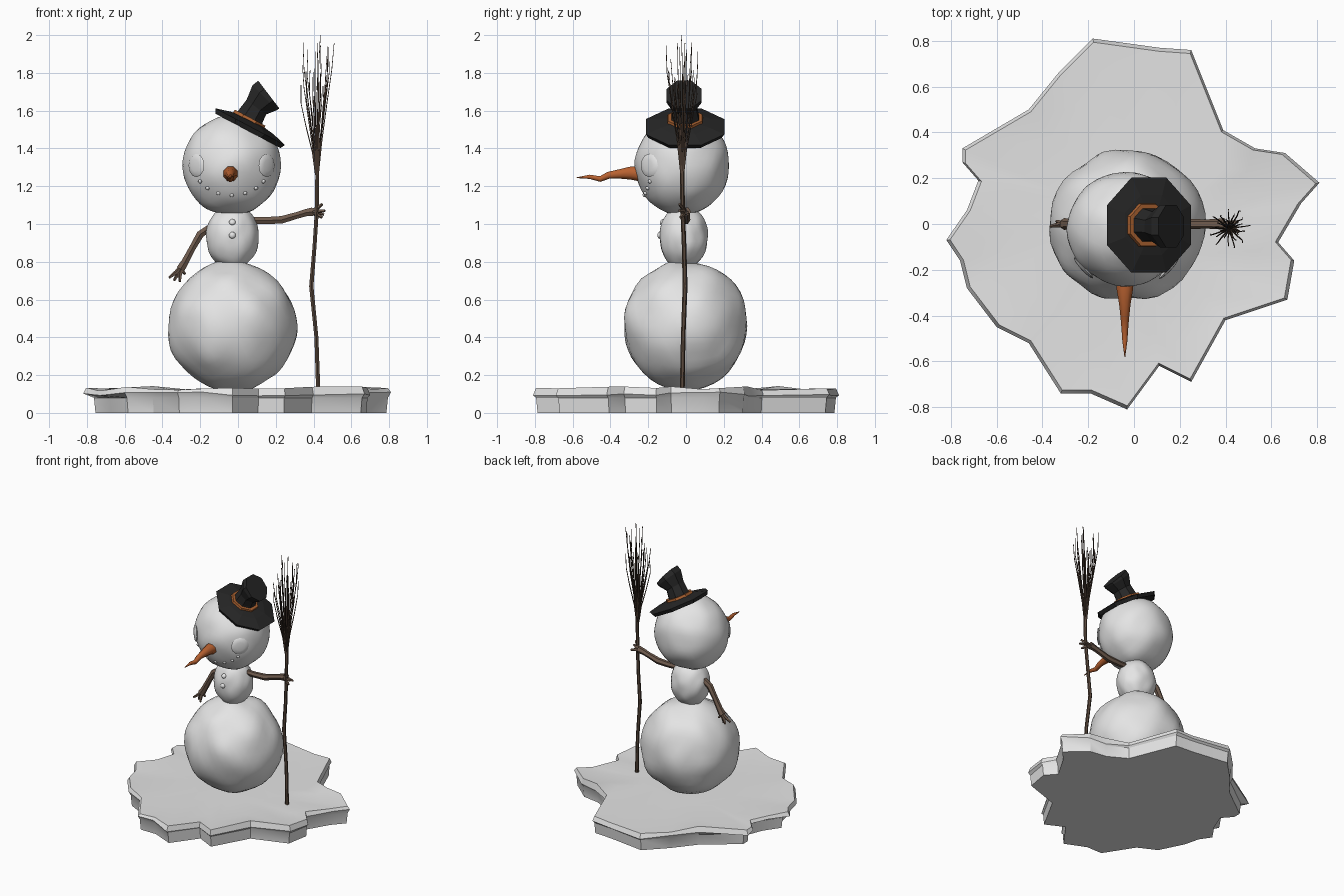
import bpy, bmesh, math, random
from mathutils import Vector, noise

if "Cube" in bpy.data.objects:
    bpy.data.objects.remove(bpy.data.objects["Cube"])

random.seed(4)


def material(name, rgb):
    m = bpy.data.materials.new(name)
    m.diffuse_color = (*rgb, 1)
    m.use_nodes = True
    m.node_tree.nodes["Principled BSDF"].inputs["Base Color"].default_value = m.diffuse_color
    return m


SNOW = material("snow_white", (0.78, 0.78, 0.78))
CARROT = material("carrot_orange", (0.48, 0.12, 0.03))
FELT = material("felt_black", (0.02, 0.02, 0.02))
RIBBON = material("ribbon_orange", (0.40, 0.12, 0.03))
BARK = material("bark_brown", (0.16, 0.105, 0.075))
STICK = material("stick_brown", (0.10, 0.065, 0.045))
TWIG = material("twig_dark_brown", (0.06, 0.038, 0.026))


def finish(name, bm, mat, angle=None):
    bmesh.ops.recalc_face_normals(bm, faces=bm.faces[:])
    me = bpy.data.meshes.new(name)
    bm.to_mesh(me)
    bm.free()
    me.materials.append(mat)
    if angle:
        me.shade_smooth()
        me.set_sharp_from_angle(angle=math.radians(angle))
    ob = bpy.data.objects.new(name, me)
    bpy.context.collection.objects.link(ob)
    return ob


def add_tube(bm, pts, radii, sides=6, axis=None, flat=1.0):
    """Rings of the given radii along a path, capped at both ends."""
    pts = [Vector(p) for p in pts]
    whole = pts[-1] - pts[0]
    ref = Vector((1, 0, 0)) if abs(whole.y) > abs(whole.x) + abs(whole.z) else Vector((0, 1, 0))
    rings = []
    for i, p in enumerate(pts):
        t = axis or pts[min(i + 1, len(pts) - 1)] - pts[max(i - 1, 0)]
        u = t.cross(ref).normalized()
        v = u.cross(t).normalized()
        ring = []
        for k in range(sides):
            a = 2 * math.pi * (k + 0.5) / sides
            ring.append(bm.verts.new(p + (u * math.cos(a) + v * math.sin(a) * flat) * radii[i]))
        rings.append(ring)
    for r0, r1 in zip(rings, rings[1:]):
        for k in range(sides):
            j = (k + 1) % sides
            bm.faces.new((r0[k], r0[j], r1[j], r1[k]))
    bm.faces.new(rings[0])
    bm.faces.new(rings[-1])


def tube(name, pts, radii, mat, sides=6, axis=None, angle=None):
    bm = bmesh.new()
    add_tube(bm, pts, radii, sides, axis)
    return finish(name, bm, mat, angle)


def snowball(name, centre, size, lump, seed):
    bm = bmesh.new()
    bmesh.ops.create_icosphere(bm, subdivisions=4, radius=1)
    for v in bm.verts:
        n = v.co.normalized()
        k = 1 + lump * noise.noise(n * 2.2 + Vector((seed, seed * 2, 0)))
        v.co = Vector(centre) + Vector([n[i] * size[i] * k for i in range(3)])
    return finish(name, bm, SNOW, 60)


def pebble(name, centre, size, direction, radius, depth):
    """Flattened lump lying on a snowball, facing along direction."""
    d = Vector(direction).normalized()
    # point on the ellipsoid surface
    s = 1 / math.sqrt(sum((d[i] / size[i]) ** 2 for i in range(3)))
    rot = d.to_track_quat('Z', 'Y')
    bm = bmesh.new()
    bmesh.ops.create_uvsphere(bm, u_segments=12, v_segments=6, radius=1)
    for v in bm.verts:
        v.co = Vector(centre) + d * s + rot @ Vector((v.co.x * radius, v.co.y * radius, v.co.z * depth))
    return finish(name, bm, SNOW, 60)


# Snowy ground slab with a ragged outline
outline = [(-.18, .81), (.11, .77), (.25, .76), (.39, .41), (.53, .33), (.66, .31), (.81, .18),
           (.73, .09), (.63, -.08), (.70, -.16), (.67, -.33), (.40, -.42), (.25, -.69), (.11, -.62),
           (-.03, -.81), (-.19, -.74), (-.32, -.74), (-.46, -.52), (-.60, -.45), (-.73, -.28),
           (-.76, -.16), (-.82, -.07), (-.73, .06), (-.68, .19), (-.75, .27), (-.75, .33),
           (-.46, .50), (-.33, .66)]
bm = bmesh.new()
rings = []
for scale, z in ((.97, 0), (.98, .08), (1, .10), (.98, .13), (.75, .122), (.4, .125)):
    ring = []
    for x, y in outline:
        s = scale - (.05 if x < -.6 and z < .09 else 0)
        dz = random.uniform(-.012, .012) if z > .09 and scale > .9 else 0
        ring.append(bm.verts.new((x * s, y * s, z + dz)))
    rings.append(ring)
for a, b in zip(rings, rings[1:]):
    for k in range(len(outline)):
        j = (k + 1) % len(outline)
        bm.faces.new((a[k], a[j], b[j], b[k]))
bm.faces.new(rings[0])
bm.faces.new(rings[-1])
finish("snow_ground", bm, SNOW, 30)

# Three snowballs
belly = ((-.03, -.005, .46), (.34, .33, .345))
chest = ((-.03, -.012, .93), (.14, .128, .17))
head = ((-.033, -.02, 1.31), (.258, .25, .265))
snowball("lower_ball", *belly, .06, 1.3)
snowball("chest_ball", *chest, .05, 5.1)
snowball("head_ball", *head, .04, 8.7)

# Eyes, mouth and buttons, all in snow colour
for side, dx in (("left", -.18), ("right", .175)):
    pebble(side + "_eye", *head, (dx, -.165, 0), .062, .012)
for i in range(7):
    a = math.radians(-48 + 16 * i)
    pebble(f"mouth_pebble_{i}", *head, (.25 * math.sin(a), -.19, .02 - .17 * math.cos(a)), .011, .008)
for i, dz in enumerate((.085, .01)):
    pebble(f"button_{i}", *chest, (0, -.12, dz), .018, .012)

# Carrot nose, crooked towards the tip
tube("carrot_nose",
     [(-.04, -.22, 1.262), (-.04, -.29, 1.27), (-.04, -.35, 1.265), (-.04, -.41, 1.258),
      (-.04, -.455, 1.238), (-.04, -.51, 1.25), (-.04, -.58, 1.245)],
     [.045, .038, .027, .02, .016, .012, .002], CARROT, 8, angle=50)

# Crooked top hat
axis = Vector((.467, 0, .884))
brim_mid = Vector((.065, -.005, 1.515))
brim = [(-.005, .10), (-.025, .21), (.0, .225), (.022, .14), (.03, .08)]
tube("hat_brim", [brim_mid + axis * o for o, r in brim], [r for o, r in brim], FELT, 8, axis)
tube("hat_crown", [(.05, -.005, 1.535), (.07, -.005, 1.575), (.098, -.01, 1.62), (.142, -.01, 1.669), (.163, -.01, 1.685)],
     [.085, .076, .07, .1, .1], FELT, 8)
band_mid = Vector((.056, -.005, 1.547))
tube("hat_band", [band_mid - axis * .014, band_mid + axis * .018], [.105, .098], RIBBON, 8, axis)

# Branch arms with fingers
arms = {
    "left_arm": ([(-.09, 0, .995), (-.15, 0, .98), (-.20, 0, .945), (-.24, 0, .875), (-.28, 0, .80), (-.305, 0, .76)],
                 [(-.365, -.01, .715), (-.338, .012, .70), (-.308, -.012, .695), (-.278, .01, .735)]),
    "right_arm": ([(.06, 0, 1.02), (.14, 0, 1.018), (.23, 0, 1.022), (.31, 0, 1.045), (.36, 0, 1.06), (.395, 0, 1.065)],
                  [(.445, -.035, 1.105), (.46, -.035, 1.07), (.445, -.03, 1.035), (.455, .01, 1.05)]),
}
for name, (path, tips) in arms.items():
    bm = bmesh.new()
    add_tube(bm, path, [.02, .021, .023, .02, .022, .026], 6)
    wrist = Vector(path[-2])
    palm = Vector(path[-1])
    for tip in tips:
        tip = Vector(tip)
        add_tube(bm, [wrist, palm.lerp(tip, .35), tip], [.012, .012, .007], 5)
    finish(name, bm, BARK, 40)

# Broom stick
tube("broom_stick",
     [(.425, -.02, .115), (.415, -.015, .40), (.388, -.005, .67), (.405, -.01, .88), (.418, -.018, 1.08), (.42, -.02, 1.31)],
     [.013, .012, .013, .012, .012, .012], STICK, 6, angle=40)

# Broom bristles fanning upwards
bm = bmesh.new()
count = 26
for i in range(count):
    a = i * 2.4
    spread = .095 * math.sqrt((i + .5) / count)
    top = 2.0 if i == 0 else random.uniform(1.72, 1.97)
    pts, rad = [], []
    for t, s in ((0, .08), (.25, .28), (.55, .65), (.8, .92), (1, 1.0)):
        wob = .006 * t
        pts.append((.418 + math.cos(a) * spread * s + random.uniform(-wob, wob),
                    -.02 + math.sin(a) * spread * s + random.uniform(-wob, wob),
                    1.26 + (top - 1.26) * t))
        rad.append(.0045 - .0025 * t)
    add_tube(bm, pts, rad, 4)
finish("broom_bristles", bm, TWIG)
